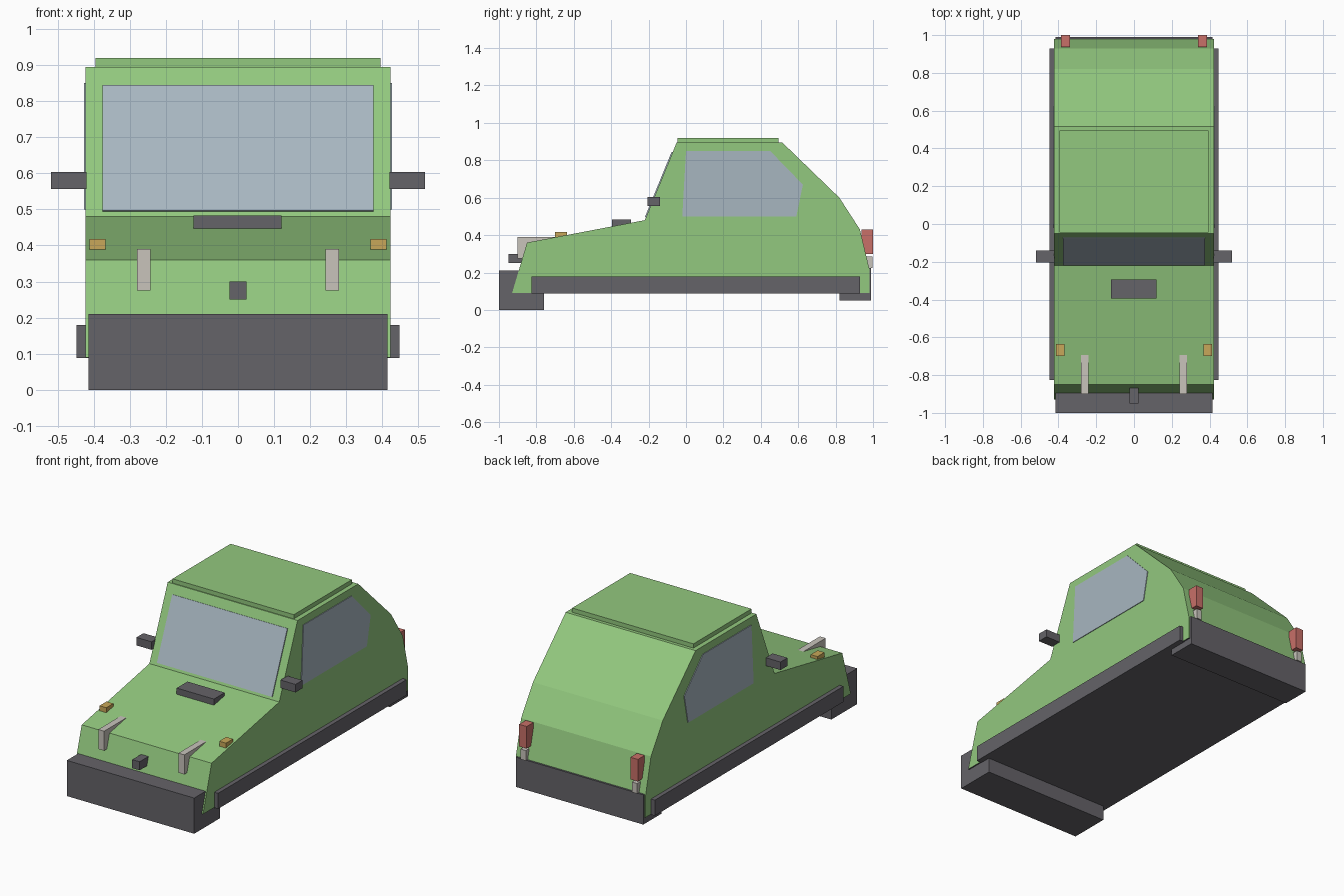
import bpy
import bmesh
from mathutils import Vector

cube = bpy.data.objects.get("Cube")
if cube:
    bpy.data.objects.remove(cube)


def material(name, rgb):
    m = bpy.data.materials.new(name)
    m.use_nodes = True
    m.diffuse_color = (*rgb, 1)
    m.node_tree.nodes["Principled BSDF"].inputs["Base Color"].default_value = (*rgb, 1)
    return m


GREEN = material("leaf green paint", (0.29, 0.58, 0.21))
GREY = material("dark grey plastic", (0.13, 0.125, 0.14))
GLASS = material("blue grey glass", (0.39, 0.47, 0.53))
RED = material("red lamp", (0.58, 0.16, 0.14))
AMBER = material("amber lamp", (0.58, 0.39, 0.10))
PALE = material("pale metal", (0.58, 0.55, 0.50))


def prism(name, profile, x0, x1, *mats):
    """Extrude a side profile of (y, z) points from x0 to x1."""
    bm = bmesh.new()
    face = bm.faces.new([bm.verts.new((x0, y, z)) for y, z in profile])
    ext = bmesh.ops.extrude_face_region(bm, geom=[face])
    moved = [v for v in ext["geom"] if isinstance(v, bmesh.types.BMVert)]
    bmesh.ops.translate(bm, verts=moved, vec=Vector((x1 - x0, 0, 0)))
    bmesh.ops.recalc_face_normals(bm, faces=bm.faces)
    mesh = bpy.data.meshes.new(name)
    bm.to_mesh(mesh)
    bm.free()
    for m in mats:
        mesh.materials.append(m)
    obj = bpy.data.objects.new(name, mesh)
    bpy.context.collection.objects.link(obj)
    return obj


def box(name, x, y, z, mat):
    corners = [(y[0], z[0]), (y[1], z[0]), (y[1], z[1]), (y[0], z[1])]
    return prism(name, corners, x[0], x[1], mat)


def pair(name, build):
    """Build the left part at +x and the right part at -x."""
    for side, s in (("left", 1), ("right", -1)):
        build(f"{side}_{name}", s)


# Body shell with a dark underside
body = prism("body", [(-0.93, 0.09), (-0.85, 0.36), (-0.22, 0.48), (-0.05, 0.895),
                      (0.515, 0.895), (0.82, 0.60), (0.93, 0.43), (0.98, 0.22),
                      (0.98, 0.09)], -0.423, 0.423, GREEN, GREY)
for p in body.data.polygons:
    if p.normal.z < -0.9:
        p.material_index = 1

# Roof panel, sills and bumpers
box("roof_panel", (-0.395, 0.395), (-0.045, 0.495), (0.88, 0.92), GREEN)
box("sills", (-0.448, 0.448), (-0.825, 0.93), (0.088, 0.18), GREY)
box("front_bumper", (-0.415, 0.415), (-1, -0.76), (0, 0.21), GREY)
box("rear_bumper", (-0.415, 0.415), (0.82, 0.99), (0.05, 0.225), GREY)

# Windscreen plate lying on the sloping front pillar
foot, head = Vector((-0.22, 0.48)), Vector((-0.05, 0.895))
slope = head - foot
out = Vector((-slope.y, slope.x)).normalized() * 0.006
low, high = foot + slope * 0.035, foot + slope * 0.875
prism("windscreen", [low, low + out, high + out, high], -0.375, 0.375, GLASS)

# Side windows
window = [(-0.02, 0.50), (0.0, 0.85), (0.45, 0.85), (0.625, 0.67), (0.59, 0.50)]
pair("side_window", lambda n, s: prism(n, window, s * 0.42, s * 0.427, GLASS))

# Bonnet details
box("bonnet_vent", (-0.123, 0.12), (-0.395, -0.295), (0.44, 0.483), GREY)
box("bonnet_latch", (-0.024, 0.024), (-0.95, -0.865), (0.25, 0.30), GREY)
bracket = [(-0.9, 0.275), (-0.9, 0.39), (-0.69, 0.39), (-0.85, 0.345), (-0.868, 0.275)]
pair("bonnet_bracket", lambda n, s: prism(n, bracket, s * 0.242, s * 0.28, PALE))
pair("indicator", lambda n, s: box(n, (s * 0.368, s * 0.412), (-0.70, -0.635),
                                   (0.385, 0.418), AMBER))

# Door mirrors
pair("mirror", lambda n, s: box(n, (s * 0.42, s * 0.518), (-0.205, -0.14),
                                (0.556, 0.603), GREY))

# Tail lamps and their small lower lamps
pair("tail_lamp", lambda n, s: box(n, (s * 0.338, s * 0.387), (0.938, 1.0),
                                   (0.30, 0.43), RED))
pair("reversing_lamp", lambda n, s: box(n, (s * 0.346, s * 0.38), (0.955, 0.997),
                                        (0.225, 0.285), PALE))
